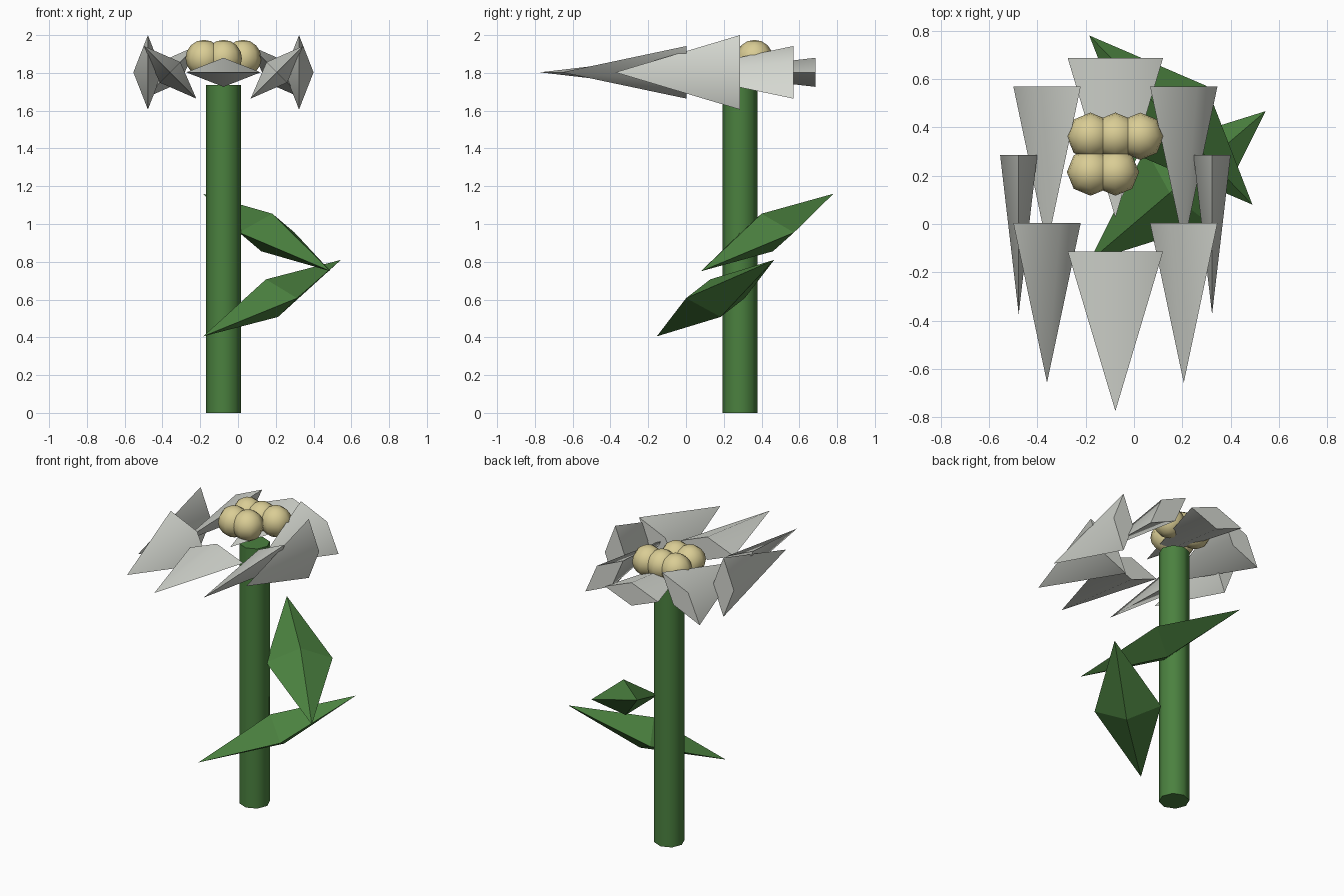
import bpy, bmesh, math
from mathutils import Matrix, Vector

cube = bpy.data.objects.get("Cube")
if cube:
    bpy.data.objects.remove(cube)


def material(name, rgb):
    mat = bpy.data.materials.new(name)
    mat.use_nodes = True
    mat.diffuse_color = (*rgb, 1)
    mat.node_tree.nodes["Principled BSDF"].inputs["Base Color"].default_value = (*rgb, 1)
    return mat


GREEN = material("leaf green", (0.07, 0.22, 0.05))
WHITE = material("petal white", (0.66, 0.68, 0.63))
YELLOW = material("pollen yellow", (0.70, 0.61, 0.30))


def finish(name, bm, mat, smooth_angle=None):
    bmesh.ops.recalc_face_normals(bm, faces=bm.faces)
    mesh = bpy.data.meshes.new(name)
    bm.to_mesh(mesh)
    bm.free()
    mesh.materials.append(mat)
    obj = bpy.data.objects.new(name, mesh)
    bpy.context.collection.objects.link(obj)
    if smooth_angle:
        bpy.ops.object.select_all(action="DESELECT")
        obj.select_set(True)
        bpy.context.view_layer.objects.active = obj
        bpy.ops.object.shade_smooth_by_angle(angle=math.radians(smooth_angle))


CENTRE = Vector((-0.077, 0.286, 0))

# Stem
STEM_HEIGHT = 1.735
bm = bmesh.new()
bmesh.ops.create_cone(bm, cap_ends=True, segments=8, radius1=0.093, radius2=0.093,
                      depth=STEM_HEIGHT,
                      matrix=Matrix.Translation(CENTRE + Vector((0, 0, STEM_HEIGHT / 2))))
finish("stem", bm, GREEN, 50)

# Ring of flattened four-sided petals, all pointing forward and rolling around the ring
RING, LENGTH = 0.4, 0.66
for i in range(8):
    a = i * math.pi / 4
    base = CENTRE + Vector((RING * math.sin(a), -RING * math.cos(a), 1.803))
    place = (Matrix.Translation(base - Vector((0, LENGTH / 2, 0)))
             @ Matrix.Rotation(-a, 4, "Y")
             @ Matrix.Rotation(math.pi / 2, 4, "X")
             @ Matrix.Diagonal((0.197, 0.077, 1, 1)))
    bm = bmesh.new()
    bmesh.ops.create_cone(bm, cap_ends=True, segments=4, radius1=1, radius2=0,
                          depth=LENGTH, matrix=place)
    finish(f"petal_{i + 1}", bm, WHITE, 60)

# Cluster of pollen balls in the middle
for i, (x, y) in enumerate([(-1, 0.363), (0, 0.363), (1, 0.363), (-1, 0.215), (0, 0.215)]):
    bm = bmesh.new()
    bmesh.ops.create_uvsphere(bm, u_segments=8, v_segments=8, radius=0.098,
                              matrix=Matrix.Translation((CENTRE.x + 0.103 * x, y, 1.877)))
    finish(f"pollen_ball_{i + 1}", bm, YELLOW, 60)


# Leaves: stretched four-sided double pyramids between two tips
def leaf(name, low_tip, high_tip):
    low, high = Vector(low_tip), Vector(high_tip)
    mid, axis = (low + high) / 2, (high - low) / 2
    side = axis.cross(Vector((0, 0, 1))).normalized()
    up = side.cross(axis).normalized()
    bm = bmesh.new()
    for offset in (axis, side * 0.204, up * 0.108):
        bm.verts.new(mid + offset)
        bm.verts.new(mid - offset)
    bmesh.ops.convex_hull(bm, input=bm.verts)
    finish(name, bm, GREEN)


leaf("upper_leaf", (0.49, 0.08, 0.75), (-0.185, 0.78, 1.16))
leaf("lower_leaf", (-0.185, -0.155, 0.405), (0.545, 0.467, 0.81))
